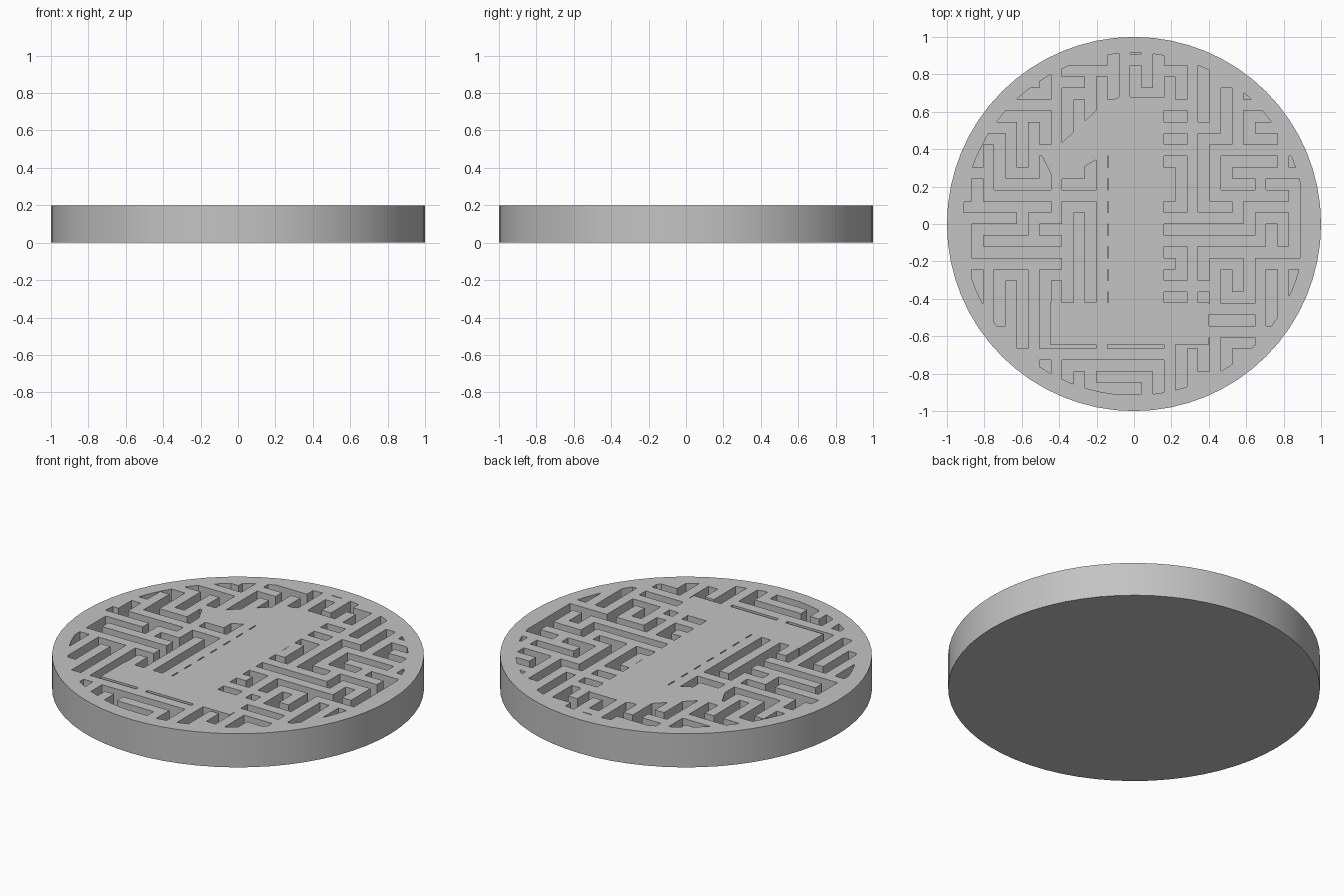
import bpy
import bmesh
import math

cube = bpy.data.objects.get("Cube")
if cube:
    bpy.data.objects.remove(cube, do_unlink=True)

HEIGHT = 0.2
FLOOR = 0.1            # height of the recess floor
PITCH = 0.1212         # distance between neighbouring maze cells
CELL = PITCH / 2
CENTRE_X, CENTRE_Y = 0.01, -0.03
RIM = 0.915            # inner radius of the plain rim

# Maze plan, back to front: - opens to the next cell in +x, | opens to the
# cell behind, + opens to both, . opens to neither
PLAN = [
    "................",
    ".....--|.+......",
    "...-|-||+|||....",
    "..--.||..-.||-..",
    ".-.|||...-.-|+..",
    ".|||.....-.|--..",
    "..+-|-|...||+.-.",
    "-+--.-...-|+.--|",
    ".--|-||..----|.|",
    ".+---||..-.---+|",
    "..-.-||..-||.|..",
    ".||||||..-..+|||",
    "..|||......--.|.",
    "...|+-.--.-.-...",
    ".....----.|||...",
    "....||+-.||.....",
]

# Solid flat area in the middle: stem, slanted arm and foot
PANEL = [(0.16, 0.68), (-0.08, 0.68), (-0.2, 0.61), (-0.385, 0.435),
         (-0.5, 0.38), (-0.42, 0.22), (-0.135, 0.38), (-0.135, -0.42),
         (-0.45, -0.42), (-0.45, -0.645), (0.4, -0.645), (0.4, -0.42),
         (0.16, -0.42)]


def prism(name, outlines, z0, z1):
    """Extrude flat outlines, welded along shared edges, from z0 to z1."""
    bm = bmesh.new()
    for outline in outlines:
        bm.faces.new([bm.verts.new((x, y, z0)) for x, y in outline])
    bmesh.ops.remove_doubles(bm, verts=bm.verts, dist=0.001)
    grown = bmesh.ops.extrude_face_region(bm, geom=bm.faces[:], use_keep_orig=True)
    top = [g for g in grown["geom"] if isinstance(g, bmesh.types.BMVert)]
    bmesh.ops.translate(bm, verts=top, vec=(0, 0, z1 - z0))
    bmesh.ops.recalc_face_normals(bm, faces=bm.faces)
    mesh = bpy.data.meshes.new(name)
    bm.to_mesh(mesh)
    bm.free()
    obj = bpy.data.objects.new(name, mesh)
    bpy.context.collection.objects.link(obj)
    return obj


def circle(radius, count):
    return [(radius * math.cos(math.tau * i / count),
             radius * math.sin(math.tau * i / count)) for i in range(count)]


def combine(target, tool, operation):
    """Apply a boolean and discard the tool."""
    mod = target.modifiers.new("cut", "BOOLEAN")
    mod.operation = operation
    mod.solver = "EXACT"
    mod.object = tool
    tool.hide_render = True
    bpy.context.view_layer.objects.active = target
    bpy.ops.object.modifier_apply(modifier=mod.name)
    bpy.data.objects.remove(tool, do_unlink=True)


def square(column, row):
    x = CENTRE_X + column * CELL
    y = CENTRE_Y + row * CELL
    h = CELL / 2
    return [(x - h, y - h), (x + h, y - h), (x + h, y + h), (x - h, y + h)]


# Maze channels as a set of squares on a half-pitch grid
cells = set()
for i, line in enumerate(PLAN):
    row = 2 * (8 - i)
    for j, mark in enumerate(line):
        column = 2 * (j - 8)
        cells.add((column, row))
        if mark in "-+":
            cells.add((column + 1, row))
        if mark in "|+":
            cells.add((column, row + 1))

channels = prism("channels", [square(c, r) for c, r in sorted(cells)], FLOOR, 0.3)
combine(channels, prism("rim_limit", [circle(RIM, 96)], 0.05, 0.35), "INTERSECT")
combine(channels, prism("centre_panel", [PANEL], 0.02, 0.4), "DIFFERENCE")

# Disc with the channels sunk into its top
disc = prism("maze_disc", [circle(1, 64)], 0, HEIGHT)
combine(disc, channels, "DIFFERENCE")

grey = bpy.data.materials.new("plain_grey")
grey.use_nodes = True
colour = (0.55, 0.55, 0.55, 1)
grey.diffuse_color = colour
grey.node_tree.nodes["Principled BSDF"].inputs["Base Color"].default_value = colour
disc.data.materials.clear()
disc.data.materials.append(grey)
for face in disc.data.polygons:
    face.material_index = 0

bpy.ops.object.select_all(action="DESELECT")
disc.select_set(True)
bpy.context.view_layer.objects.active = disc
bpy.ops.object.shade_smooth_by_angle(angle=math.radians(25))
